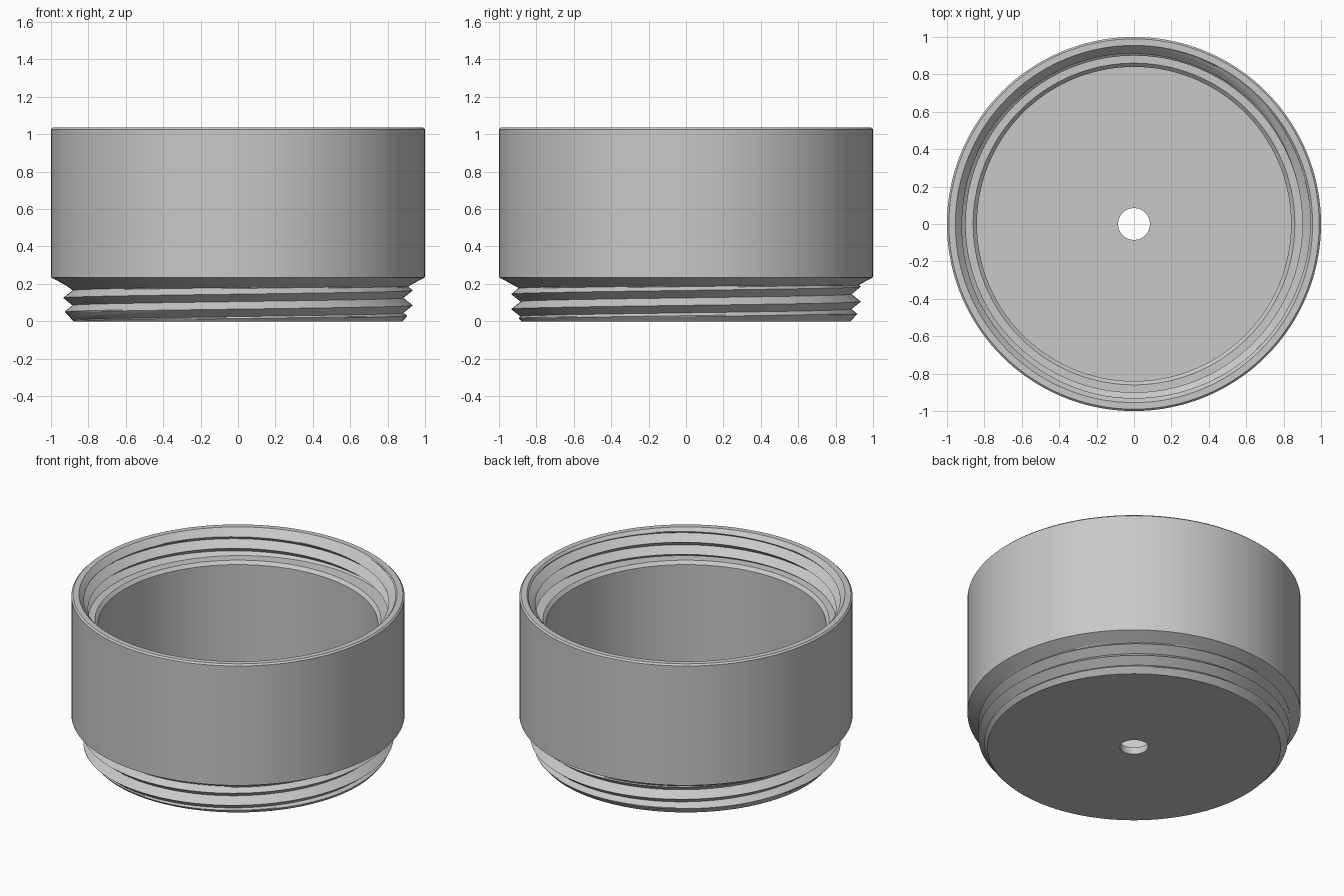
import bpy, bmesh, math

cube = bpy.data.objects.get("Cube")
if cube:
    bpy.data.objects.remove(cube, do_unlink=True)

SEGMENTS = 144
PITCH = 0.08
STEPS = 16            # rows per thread turn
HEIGHT = 1.036
LEDGE = 0.86          # bottom of the internal thread
SHOULDER = 0.235      # top of the tapered shoulder
HOLE = 0.085
FLOOR = 0.045


def zigzag(z, crest, low, high):
    """V-thread radius: high at the crest, low half a pitch away."""
    t = ((z - crest) / PITCH) % 1.0
    return low + (high - low) * abs(1 - 2 * t)


def male(z, lift):
    thread = zigzag(z, 0.085 + lift, 0.885, 0.935)
    lead_in = 0.88 + 0.9 * z
    shoulder = 1.0 - 1.85 * (SHOULDER - z)
    return max(shoulder, min(thread, lead_in))


def female(z, lift):
    thread = zigzag(z, 0.972 + PITCH / 2 + lift, 0.90, 0.95)
    lead_in = 0.955 - 0.9 * (HEIGHT - z)
    return max(thread, lead_in)


def helix_rows(radius, lift, crest, low, high):
    """Rows that climb with the thread, clamped between two heights."""
    turns = math.ceil((high - low) / PITCH) + 2
    start = crest - math.ceil((crest - low) / PITCH + 1) * PITCH
    rows = []
    for i in range((turns + 2) * STEPS + 1):
        z = min(max(start + lift + i * PITCH / STEPS, low), high)
        rows.append((radius(z, lift), z))
    return rows


def section(lift):
    """Closed wall section: floor, cavity, inner thread, rim, outside, outer thread."""
    inner = [(HOLE, FLOOR), (0.84, FLOOR), (0.84, 0.84), (0.86, LEDGE)]
    socket = helix_rows(female, lift, 0.972, LEDGE, HEIGHT)
    rim = [(0.99, HEIGHT), (1.0, HEIGHT - 0.01), (1.0, SHOULDER)]
    neck = helix_rows(male, lift, 0.085, 0.0, 0.20)
    return inner + socket + rim + neck[::-1] + [(HOLE, 0.0)]


# Sweep the section round the axis while the threads climb one pitch
bm = bmesh.new()
columns = []
for s in range(SEGMENTS + 1):
    turn = s / SEGMENTS
    a = turn * math.tau
    columns.append([bm.verts.new((r * math.cos(a), r * math.sin(a), z))
                    for r, z in section(turn * PITCH)])
for left, right in zip(columns, columns[1:]):
    for i in range(len(left)):
        j = (i + 1) % len(left)
        bm.faces.new((left[i], right[i], right[j], left[j]))
bmesh.ops.remove_doubles(bm, verts=bm.verts, dist=1e-5)
bmesh.ops.recalc_face_normals(bm, faces=bm.faces)

mesh = bpy.data.meshes.new("threaded_cup")
bm.to_mesh(mesh)
bm.free()
cup = bpy.data.objects.new("threaded_cup", mesh)
bpy.context.collection.objects.link(cup)

# Plain grey finish
grey = bpy.data.materials.new("light_grey")
grey.use_nodes = True
colour = (0.58, 0.58, 0.58, 1.0)
grey.diffuse_color = colour
grey.node_tree.nodes["Principled BSDF"].inputs["Base Color"].default_value = colour
mesh.materials.append(grey)

# Smooth walls with crisp thread edges
bpy.ops.object.select_all(action="DESELECT")
cup.select_set(True)
bpy.context.view_layer.objects.active = cup
bpy.ops.object.shade_smooth_by_angle(angle=math.radians(20))
